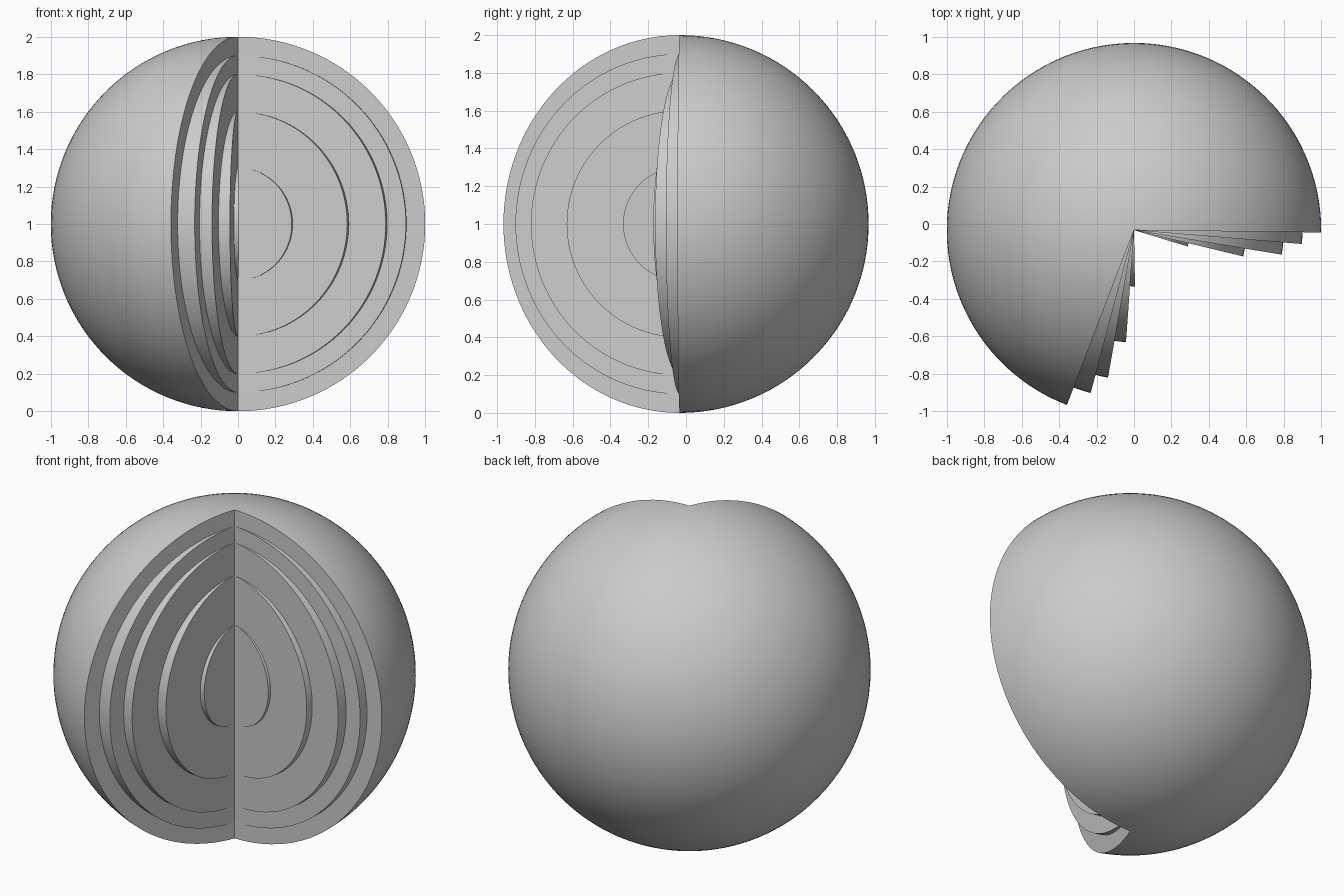
import bpy, bmesh
from math import sin, cos, pi, radians
from mathutils import Matrix

cube = bpy.data.objects.get("Cube")
if cube:
    bpy.data.objects.remove(cube, do_unlink=True)

grey = bpy.data.materials.new("plain grey")
grey.use_nodes = True
colour = (0.6, 0.6, 0.6, 1)
grey.diffuse_color = colour
grey.node_tree.nodes["Principled BSDF"].inputs["Base Color"].default_value = colour

CENTRE = (0, -0.033, 1)
OVERLAP = 0.01   # each shell sinks slightly into the next layer
RINGS = 64


def half_circle(radius):
    """Points from the top pole to the bottom pole in the xz plane."""
    return [(radius * sin(pi * i / RINGS), 0, radius * cos(pi * i / RINGS))
            for i in range(RINGS + 1)]


def layer(name, outer, inner, start, end):
    """Sweep a ring-shaped half section about the vertical axis."""
    outline = half_circle(outer)
    if inner:
        outline += reversed(half_circle(inner - OVERLAP))
    bm = bmesh.new()
    section = bm.faces.new([bm.verts.new(p) for p in outline])
    bmesh.ops.rotate(bm, verts=bm.verts, cent=(0, 0, 0),
                     matrix=Matrix.Rotation(radians(start), 3, "Z"))
    swept = bmesh.ops.spin(bm, geom=[section, *section.edges, *section.verts],
                           cent=(0, 0, 0), axis=(0, 0, 1),
                           angle=radians(end - start), steps=80, use_duplicate=False)
    # The spin consumes the first section, so close the starting cut again
    if not any(len(f.verts) > 4 and f not in swept["geom_last"] for f in bm.faces):
        bmesh.ops.holes_fill(bm, edges=[e for e in bm.edges if e.is_boundary], sides=0)
    bmesh.ops.remove_doubles(bm, verts=bm.verts, dist=0.00001)
    bmesh.ops.recalc_face_normals(bm, faces=bm.faces)
    mesh = bpy.data.meshes.new(name)
    bm.to_mesh(mesh)
    bm.free()
    mesh.materials.append(grey)
    obj = bpy.data.objects.new(name, mesh)
    obj.location = CENTRE
    bpy.context.collection.objects.link(obj)
    bpy.ops.object.select_all(action="DESELECT")
    obj.select_set(True)
    bpy.context.view_layer.objects.active = obj
    bpy.ops.object.shade_smooth_by_angle(angle=radians(30))


# Nested layers, each opened by a narrower wedge than the one around it
layer("outer_shell", 1.0, 0.9, -0.7, 249)
layer("second_shell", 0.9, 0.8, -4.7, 255.1)
layer("third_shell", 0.8, 0.6, -9.4, 260)
layer("fourth_shell", 0.6, 0.3, -13.5, 265.9)
layer("inner_core", 0.3, 0, -16.9, 271)
